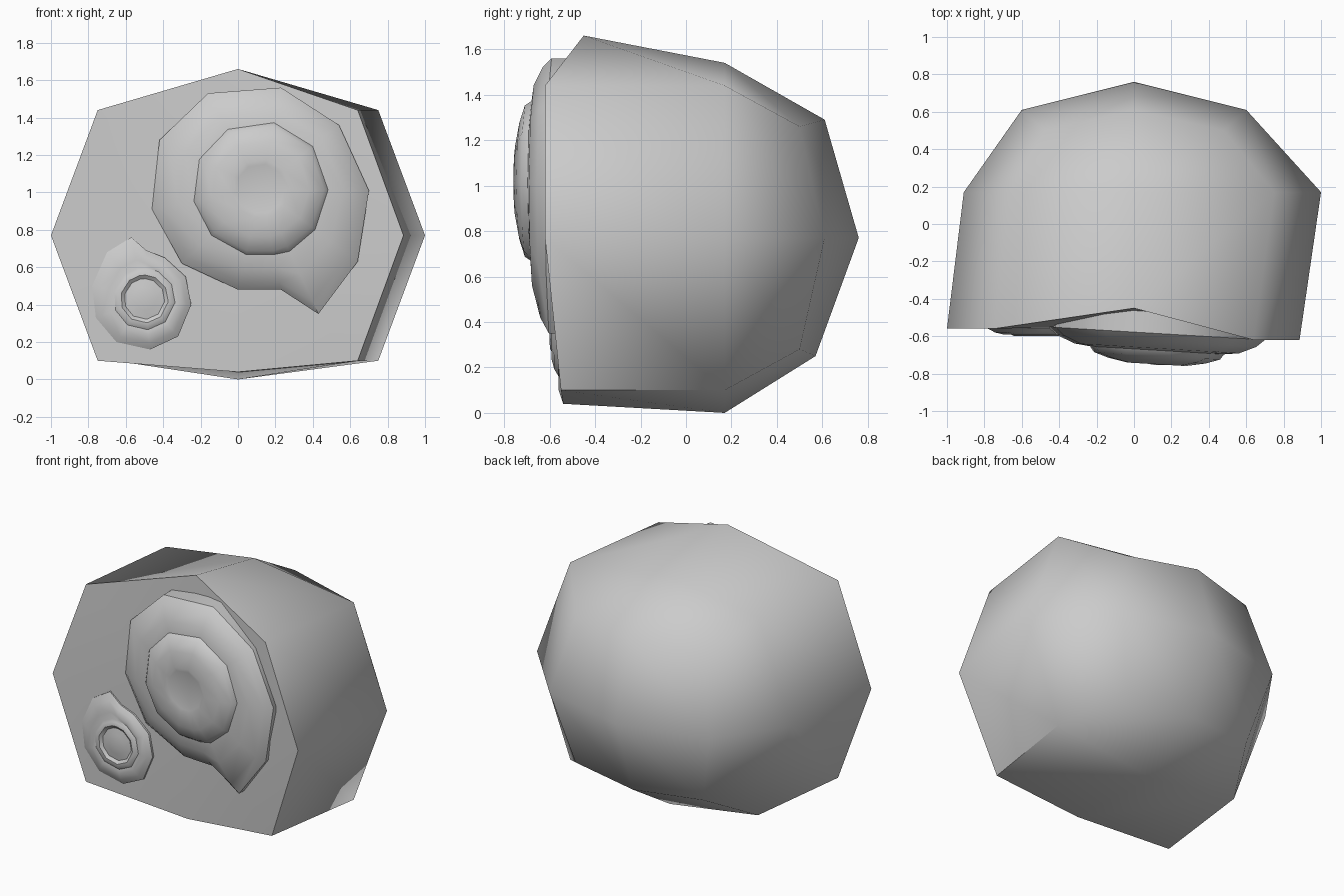
import bpy, bmesh, math
from mathutils import Vector

if "Cube" in bpy.data.objects:
    bpy.data.objects.remove(bpy.data.objects["Cube"])


def finish(bm, name, angle):
    bmesh.ops.recalc_face_normals(bm, faces=bm.faces)
    mesh = bpy.data.meshes.new(name)
    bm.to_mesh(mesh)
    bm.free()
    ob = bpy.data.objects.new(name, mesh)
    bpy.context.collection.objects.link(ob)
    bpy.ops.object.select_all(action='DESELECT')
    ob.select_set(True)
    bpy.context.view_layer.objects.active = ob
    bpy.ops.object.shade_smooth_by_angle(angle=math.radians(angle))
    return ob


# Boulder: a once-subdivided cube, pulled into an octagonal stone
bm = bmesh.new()
bmesh.ops.create_cube(bm, size=2)
bmesh.ops.subdivide_edges(bm, edges=bm.edges[:], cuts=1, use_grid_fill=True)
MID_Z = 0.77
front_y = {(0, 0): -0.54, (0, 1): -0.45, (0, -1): -0.54,
           (1, 1): -0.62, (1, 0): -0.62, (1, -1): -0.55}
for v in bm.verts:
    i, j, k = (round(c) for c in v.co)
    if j < 1:
        # front rim and widest belt; the belt is shifted to the right
        x = i * (1.0 if k == 0 else 0.75)
        if i * j < 0 or (j == 0 and i < 0):
            x = i * (0.885 if k == 0 else 0.64) if j < 0 else i * (0.91 if k == 0 else 0.66)
        z = MID_Z + k * 0.67
        if i == 0 and k > 0:
            z = 1.66 if j < 0 else 1.54
        if i == 0 and k < 0:
            z = 0.04 if j < 0 else 0.0
        y = front_y.get((i, k), -0.56) if j < 0 else 0.17
    else:
        # rounded back
        x = i * (0.6 if k == 0 else 0.48)
        y = 0.76 if i == 0 and k == 0 else (0.5 if i and k else 0.61)
        z = MID_Z + k * (0.49 if i else 0.52)
        if i == 0 and k < 0:
            y = 0.57
    v.co = (x, y, z)
finish(bm, "boulder", 60)


def fossil(name, centre, outline, inner_radius, whorl, core, peak, tilt):
    """Coiled shell relief: outer whorl, a step, then a domed core."""
    c = Vector(centre)
    outer = [Vector(p) for p in outline]
    inner = [c + (p - c) * min(0.75, inner_radius / (p - c).length) for p in outer]
    bm = bmesh.new()

    def ring(points, y):
        return [bm.verts.new((p.x, y + tilt * (p.x - c.x), p.y)) for p in points]

    rings = [ring([b.lerp(a, t) for a, b in zip(outer, inner)], y) for t, y in whorl]
    rings += [ring([c + (p - c) * s for p in inner], y) for s, y in core]
    n = len(outer)
    for a, b in zip(rings, rings[1:]):
        for i in range(n):
            bm.faces.new((a[i], a[(i + 1) % n], b[(i + 1) % n], b[i]))
    tip = bm.verts.new((c.x, peak, c.y))
    for i in range(n):
        bm.faces.new((rings[-1][i], rings[-1][(i + 1) % n], tip))
    bm.faces.new(rings[0])
    finish(bm, name, 40)


# Large coiled shell
fossil("large_spiral_fossil", (0.12, 1.02),
       [(0.43, 0.35), (0.64, 0.63), (0.70, 1.01), (0.54, 1.36), (0.23, 1.56), (-0.16, 1.53),
        (-0.42, 1.28), (-0.46, 0.91), (-0.30, 0.62), (0.0, 0.48), (0.23, 0.48)],
       0.35,
       [(1, -0.47), (1, -0.585), (0.8, -0.625), (0.4, -0.665), (0.05, -0.675)],
       [(0.97, -0.705), (0.75, -0.73), (0.45, -0.75), (0.38, -0.742)], -0.755, -0.06)

# Small coiled shell
fossil("small_spiral_fossil", (-0.50, 0.43),
       [(-0.57, 0.76), (-0.49, 0.69), (-0.39, 0.65), (-0.28, 0.55), (-0.25, 0.40), (-0.32, 0.23),
        (-0.47, 0.16), (-0.65, 0.20), (-0.76, 0.33), (-0.78, 0.50), (-0.70, 0.68)],
       0.16,
       [(1, -0.50), (1, -0.56), (0.7, -0.58), (0.3, -0.592), (0.05, -0.588)],
       [(0.95, -0.597), (0.8, -0.6), (0.68, -0.585), (0.4, -0.592)], -0.6, 0.0)
